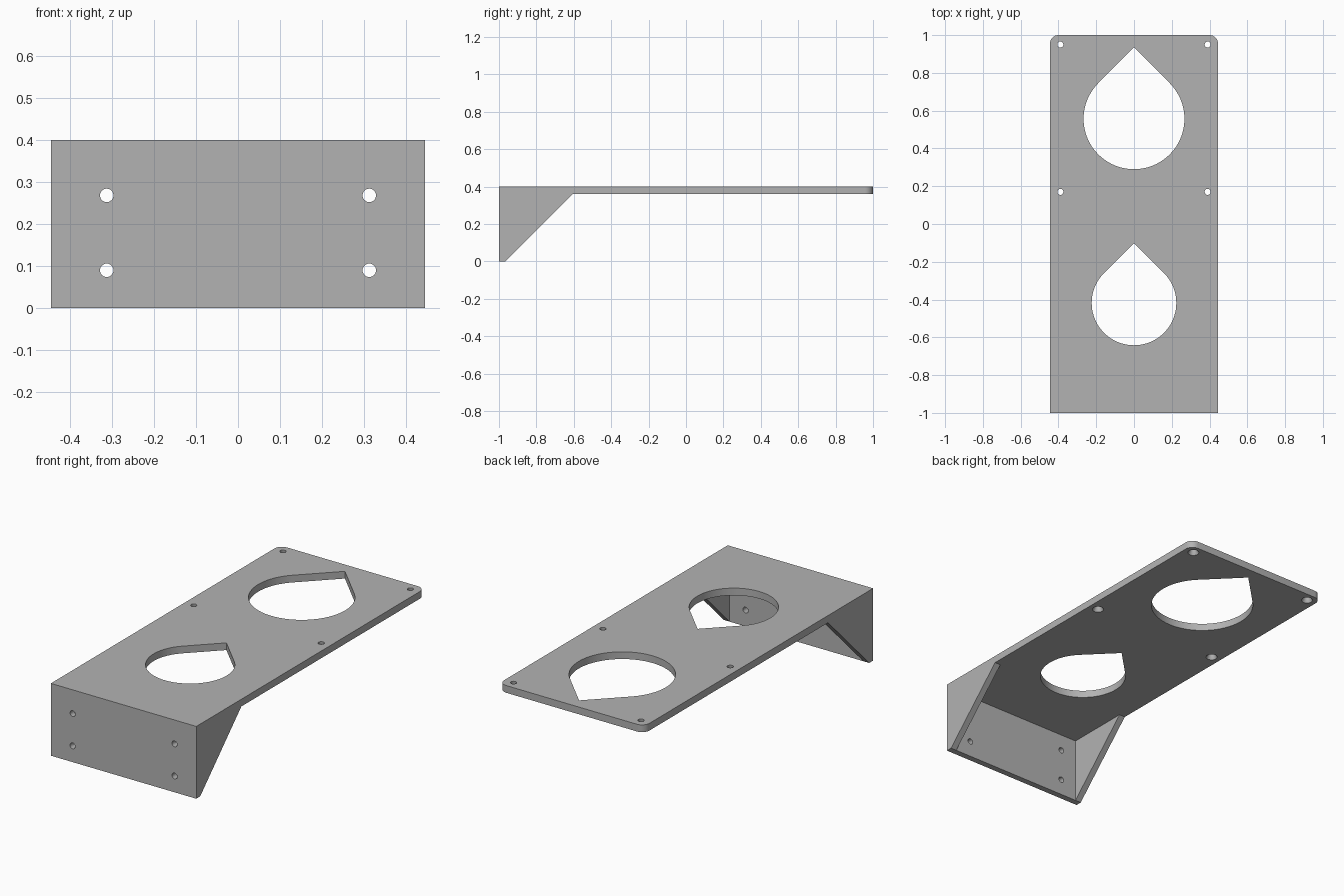
import bpy, bmesh, math
from mathutils import Vector, Matrix

if "Cube" in bpy.data.objects:
    bpy.data.objects.remove(bpy.data.objects["Cube"])

HALF_W, TOP, THICK, WALL, GUSSET = 0.445, 0.40, 0.04, 0.034, 0.036

grey = bpy.data.materials.new("light grey")
grey.diffuse_color = (0.45, 0.45, 0.45, 1)
grey.use_nodes = True
grey.node_tree.nodes["Principled BSDF"].inputs["Base Color"].default_value = grey.diffuse_color


def prism(name, points, direction):
    """Extrude a flat outline along a direction."""
    bm = bmesh.new()
    face = bm.faces.new([bm.verts.new(p) for p in points])
    ext = bmesh.ops.extrude_face_region(bm, geom=[face])
    bmesh.ops.translate(bm, vec=Vector(direction),
                        verts=[g for g in ext["geom"] if isinstance(g, bmesh.types.BMVert)])
    bmesh.ops.recalc_face_normals(bm, faces=bm.faces)
    return finish(name, bm)


def cone(name, r1, r2, depth, matrix):
    bm = bmesh.new()
    bmesh.ops.create_cone(bm, cap_ends=True, segments=32, radius1=r1, radius2=r2,
                          depth=depth, matrix=matrix)
    return finish(name, bm)


def finish(name, bm):
    mesh = bpy.data.meshes.new(name)
    bm.to_mesh(mesh)
    bm.free()
    mesh.materials.append(grey)
    obj = bpy.data.objects.new(name, mesh)
    bpy.context.collection.objects.link(obj)
    return obj


def cut(target, cutter):
    mod = target.modifiers.new("cut", "BOOLEAN")
    mod.operation, mod.solver, mod.object = "DIFFERENCE", "EXACT", cutter
    bpy.context.view_layer.objects.active = target
    bpy.ops.object.modifier_apply(modifier=mod.name)
    bpy.data.objects.remove(cutter)


# Side profile across the full width: shelf, wall and gusset slope
under = TOP - THICK
profile = [(-1, 0), (-1 + WALL, 0), (-1 + WALL + under, under), (1, under), (1, TOP), (-1, TOP)]
bracket = prism("shelf_bracket", [(-HALF_W, y, z) for y, z in profile], (2 * HALF_W, 0, 0))

# Rounded corners at the free end of the shelf
bm = bmesh.new()
bm.from_mesh(bracket.data)
corners = [e for e in bm.edges if all(v.co.y > 0.99 for v in e.verts)
           and abs(e.verts[0].co.z - e.verts[1].co.z) > 0.01]
bmesh.ops.bevel(bm, geom=corners, offset=0.045, segments=8, profile=0.5, affect="EDGES")
bm.to_mesh(bracket.data)
bm.free()

# Hollow between the two side gussets
inner = HALF_W - GUSSET
hollow = [(-1 + WALL, -0.2), (-0.4, -0.2), (-0.4, under), (-1 + WALL, under)]
cut(bracket, prism("hollow_cutter", [(-inner, y, z) for y, z in hollow], (2 * inner, 0, 0)))

# Teardrop openings: round with a 45 degree peak
for cy, r in ((0.557, 0.267), (-0.418, 0.224)):
    arc = [math.radians(135 + 270 * i / 60) for i in range(61)]
    outline = [(r * math.cos(a), cy + r * math.sin(a), 0.3) for a in arc]
    outline.append((0, cy + r * math.sqrt(2), 0.3))
    cut(bracket, prism("teardrop_cutter", outline, (0, 0, 0.2)))

for side in (-1, 1):
    # Shelf screw holes, countersunk from below
    for y in (0.95, 0.17):
        x = side * 0.39
        cut(bracket, cone("hole_cutter", 0.016, 0.016, 0.2, Matrix.Translation((x, y, TOP))))
        cut(bracket, cone("sink_cutter", 0.032, 0.016, 0.03,
                          Matrix.Translation((x, y, under + 0.01))))
    # Wall screw holes
    for z in (0.268, 0.09):
        turn = Matrix.Translation((side * 0.312, -1, z)) @ Matrix.Rotation(math.pi / 2, 4, "X")
        cut(bracket, cone("wall_hole_cutter", 0.016, 0.016, 0.2, turn))

# Smooth the curved walls, keep the edges sharp
bpy.ops.object.select_all(action="DESELECT")
bracket.select_set(True)
bpy.context.view_layer.objects.active = bracket
bpy.ops.object.shade_smooth_by_angle(angle=math.radians(30))
